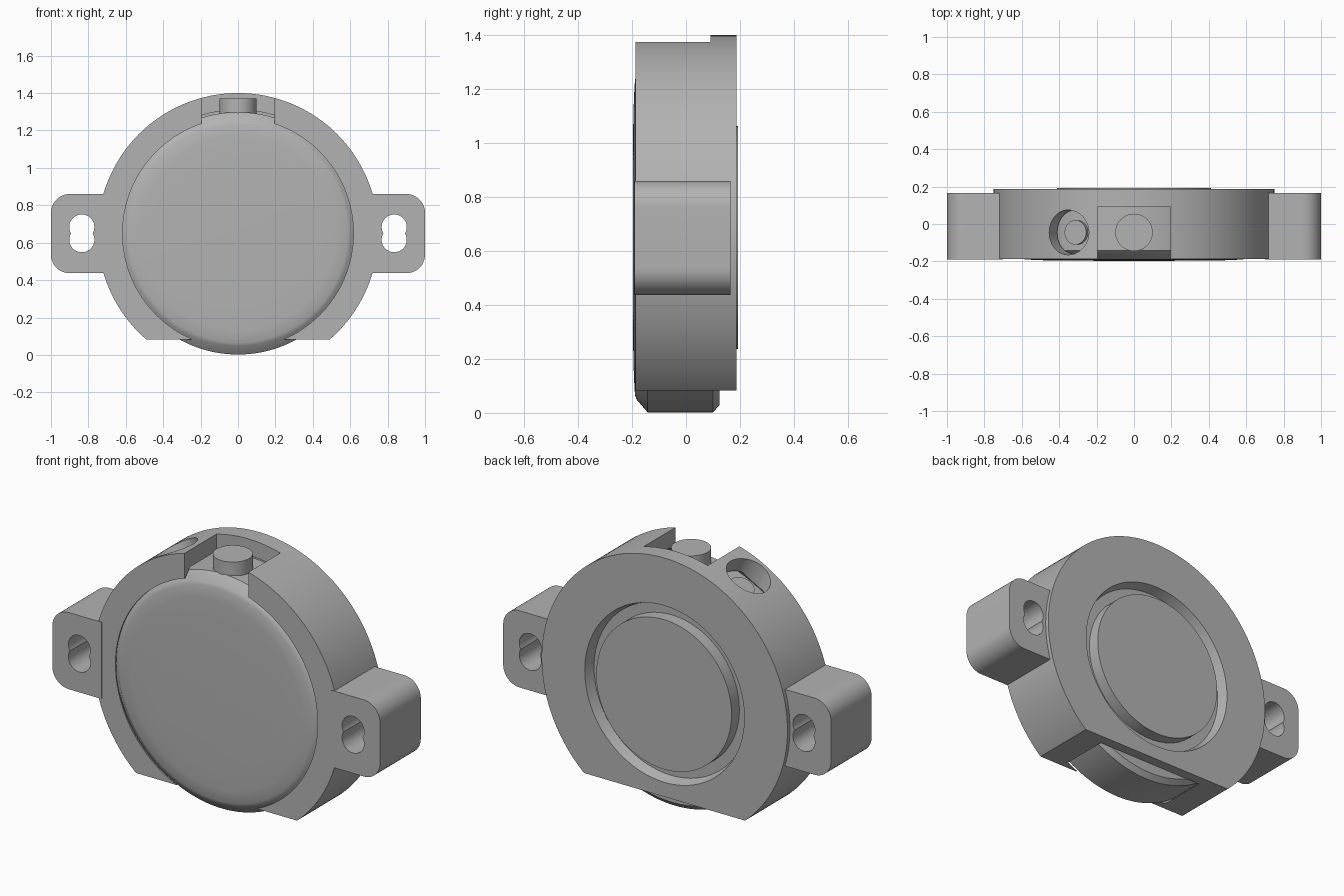
import bpy, bmesh, math
from mathutils import Matrix, Vector

cube = bpy.data.objects.get("Cube")
if cube:
    bpy.data.objects.remove(cube, do_unlink=True)

grey = bpy.data.materials.new("plain grey")
grey.use_nodes = True
COLOR = (0.45, 0.45, 0.45, 1)
grey.diffuse_color = COLOR
grey.node_tree.nodes["Principled BSDF"].inputs["Base Color"].default_value = COLOR

CENTRE = 0.65      # height of the round parts' axis
PEG_Y = -0.045     # depth of the pegs on the rim


def finish(name, bm):
    bmesh.ops.recalc_face_normals(bm, faces=bm.faces)
    mesh = bpy.data.meshes.new(name)
    bm.to_mesh(mesh)
    bm.free()
    mesh.materials.append(grey)
    obj = bpy.data.objects.new(name, mesh)
    bpy.context.collection.objects.link(obj)
    return obj


def lathe(name, profile, steps=128):
    """Closed solid turned about the front-to-back axis; profile is (radius, y)."""
    bm = bmesh.new()
    rings = []
    for r, y in profile:
        rings.append([bm.verts.new((r * math.cos(a), y, CENTRE + r * math.sin(a)))
                      for a in (math.tau * i / steps for i in range(steps))])
    for low, high in zip(rings, rings[1:]):
        for i in range(steps):
            j = (i + 1) % steps
            bm.faces.new((low[i], low[j], high[j], high[i]))
    bm.faces.new(rings[0])
    bm.faces.new(rings[-1])
    return finish(name, bm)


def box(name, low, high):
    low, high = Vector(low), Vector(high)
    bm = bmesh.new()
    bmesh.ops.create_cube(bm, size=1, matrix=Matrix.Translation((low + high) / 2)
                          @ Matrix.Diagonal((*(high - low), 1)))
    return finish(name, bm)


def cylinder(name, radius, start, end):
    start, end = Vector(start), Vector(end)
    axis = end - start
    turn = axis.to_track_quat("Z", "Y").to_matrix().to_4x4()
    bm = bmesh.new()
    bmesh.ops.create_cone(bm, cap_ends=True, segments=48, radius1=radius, radius2=radius,
                          depth=axis.length, matrix=Matrix.Translation((start + end) / 2) @ turn)
    return finish(name, bm)


def cut(obj, cutters):
    for cutter in cutters:
        cutter.hide_render = True
        mod = obj.modifiers.new("cut", "BOOLEAN")
        mod.operation, mod.solver, mod.object = "DIFFERENCE", "EXACT", cutter
        bpy.context.view_layer.objects.active = obj
        bpy.ops.object.modifier_apply(modifier=mod.name)
        bpy.data.objects.remove(cutter, do_unlink=True)


def radial(distance, angle):
    """Point on the rim, angle measured from straight up towards the right side."""
    return (-distance * math.sin(angle), PEG_Y, CENTRE + distance * math.cos(angle))


# Housing: round body with a stepped pocket, flat base, top notch and rim hole
side_angle = math.radians(28)
housing = lathe("housing", [(0.75, -0.187), (0.75, 0.187)])
cut(housing, [
    lathe("pocket", [(0.617, -0.3), (0.617, -0.18), (0.66, -0.14), (0.66, 0.13),
                     (0.47, 0.13), (0.487, 0.187), (0.487, 0.3)]),
    box("flat_base", (-1, -1, -0.5), (1, 1, 0.083)),
    box("top_notch", (-0.195, -0.5, 1.1), (0.195, 0.09, 1.6)),
    cylinder("rim_hole", 0.12, radial(0.5, side_angle), radial(0.9, side_angle)),
])

# Inner disc: slightly domed front, chamfered rim, raised back boss
disc = lathe("inner_disc", [(0.02, -0.197), (0.4, -0.196), (0.52, -0.193), (0.585, -0.189),
                            (0.602, -0.182), (0.648, -0.142), (0.648, 0.1), (0.62, 0.125),
                            (0.413, 0.125), (0.413, 0.193)])

# Pegs on the disc rim
top_peg = cylinder("top_peg", 0.1, radial(0.6, 0), radial(0.72, 0))
side_peg = cylinder("side_peg", 0.065, radial(0.6, side_angle), radial(0.668, side_angle))
parts = [housing, disc, top_peg, side_peg]

# Mounting ears with rounded outer corners and double-circle slots
for side, label in ((1, "left"), (-1, "right")):
    ear = box(label + "_ear", (0.7, -0.19, 0.437), (1, 0.165, 0.86))
    bm = bmesh.new()
    bm.from_mesh(ear.data)
    corners = [e for e in bm.edges if all(v.co.x > 0.9 for v in e.verts)
               and abs(e.verts[0].co.y - e.verts[1].co.y) > 0.1]
    bmesh.ops.bevel(bm, geom=corners, offset=0.1, segments=12, profile=0.5, affect="EDGES")
    bm.to_mesh(ear.data)
    bm.free()
    cut(ear, [cylinder("slot", 0.067, (0.835, -0.5, z), (0.835, 0.5, z)) for z in (0.616, 0.684)])
    if side < 0:
        ear.data.transform(Matrix.Diagonal((-1, 1, 1, 1)))
        ear.data.flip_normals()
    parts.append(ear)

# Smooth curved walls, keep edges crisp
bpy.ops.object.select_all(action="DESELECT")
for part in parts:
    part.select_set(True)
bpy.context.view_layer.objects.active = housing
bpy.ops.object.shade_smooth_by_angle(angle=math.radians(25))
